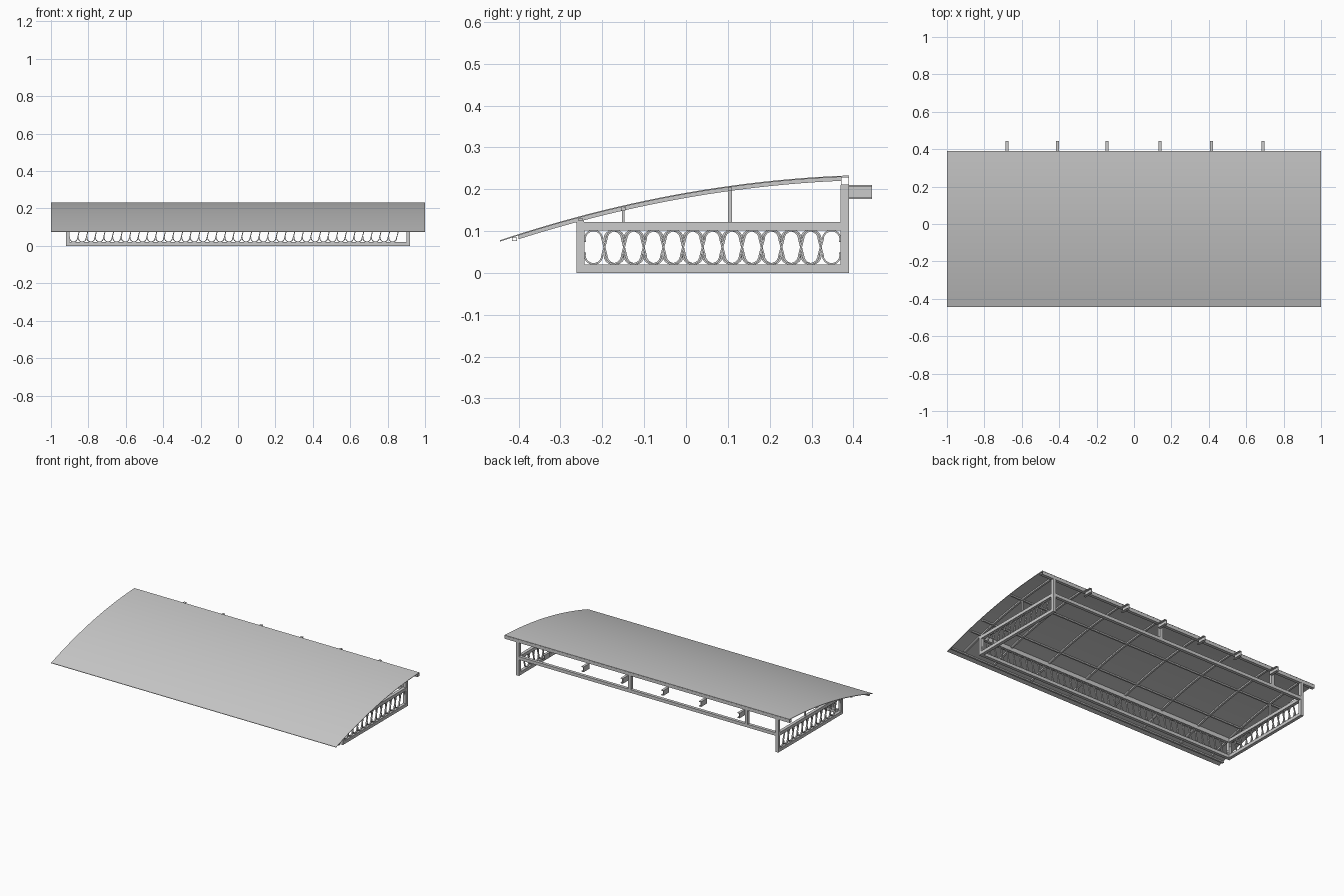
import bpy, bmesh, math
from mathutils import Vector

if "Cube" in bpy.data.objects:
    bpy.data.objects.remove(bpy.data.objects["Cube"])

Y0, Y1 = -0.445, 0.39


def roof_z(y):
    t = (y - Y0) / (Y1 - Y0)
    return 0.078 + 0.155 * t + 0.124 * t * (1 - t)


def finish(name, bm):
    bmesh.ops.recalc_face_normals(bm, faces=bm.faces)
    me = bpy.data.meshes.new(name)
    bm.to_mesh(me)
    bm.free()
    ob = bpy.data.objects.new(name, me)
    bpy.context.collection.objects.link(ob)
    return ob


def add_box(bm, x0, x1, y0, y1, z0, z1):
    r = bmesh.ops.create_cube(bm, size=1)
    for v in r["verts"]:
        v.co = Vector(((x0 + x1) / 2 + v.co.x * (x1 - x0),
                       (y0 + y1) / 2 + v.co.y * (y1 - y0),
                       (z0 + z1) / 2 + v.co.z * (z1 - z0)))


def boxes(name, items):
    bm = bmesh.new()
    for it in items:
        add_box(bm, *it)
    return finish(name, bm)


def add_strip(bm, upper, lower, depth):
    """Solid ribbon between two point lists, extruded along depth vector."""
    rows = [[bm.verts.new(p) for p in pts] for pts in
            (upper, lower, [p + depth for p in lower], [p + depth for p in upper])]
    for k in range(4):
        a, b = rows[k], rows[(k + 1) % 4]
        for i in range(len(a) - 1):
            bm.faces.new((a[i], a[i + 1], b[i + 1], b[i]))
    for i in (0, -1):
        bm.faces.new([r[i] for r in rows])


def arched(name, xs, width, y0, y1, top, bottom, n=24):
    bm = bmesh.new()
    ys = [y0 + (y1 - y0) * i / n for i in range(n + 1)]
    for x in xs:
        up = [Vector((x - width / 2, y, roof_z(y) - top)) for y in ys]
        lo = [Vector((x - width / 2, y, roof_z(y) - bottom)) for y in ys]
        add_strip(bm, up, lo, Vector((width, 0, 0)))
    ob = finish(name, bm)
    for p in ob.data.polygons:
        p.use_smooth = abs(p.normal.z) > 0.5
    ob.data.set_sharp_from_angle(angle=math.radians(30))
    return ob


def hollow_tube(name, y0, y1, z0, z1, w):
    return boxes(name, [(-1, 1, y0, y1, z0, z0 + w), (-1, 1, y0, y1, z1 - w, z1),
                        (-1, 1, y0, y0 + w, z0 + w, z1 - w),
                        (-1, 1, y1 - w, y1, z0 + w, z1 - w)])


# Curved roof sheet, ribs and purlins
bracket_x = (-0.68, -0.41, -0.145, 0.14, 0.415, 0.69)
arched("roof_sheet", [0], 2.0, Y0, Y1, 0, 0.003)
arched("roof_ribs", (-0.91, 0.91) + bracket_x, 0.012, -0.40, 0.37, 0.003, 0.012)
hollow_tube("rear_top_beam", 0.37, 0.39, 0.21, 0.2295, 0.0015)
z = roof_z(-0.41)
hollow_tube("front_edge_purlin", -0.416, -0.404, z - 0.013, z - 0.005, 0.001)
boxes("purlins", [(-0.99, 0.99, y - 0.005, y + 0.005, roof_z(y) - 0.012, roof_z(y) - 0.004)
                  for y in (-0.252, -0.15, 0.105)])

# Box frame: corner posts and rails
posts, sides, struts = [], [], []
for s in (-1, 1):
    a, b = sorted((s * 0.90, s * 0.92))
    posts += [(a, b, -0.262, -0.242, 0, 0.122), (a, b, 0.369, 0.389, 0, 0.21)]
    sides += [(a, b, -0.242, 0.369, 0, 0.02), (a, b, -0.242, 0.369, 0.102, 0.122)]
    for y, w in ((-0.252, 0.016), (-0.15, 0.005), (0.105, 0.009)):
        struts.append((s * 0.91 - w / 2, s * 0.91 + w / 2, y - w / 2, y + w / 2,
                       0.122, roof_z(y) - 0.008))
boxes("corner_posts", posts)
boxes("side_rails", sides)
boxes("roof_struts", struts)
boxes("front_rails", [(-0.9, 0.9, -0.262, -0.242, 0, 0.02),
                      (-0.9, 0.9, -0.262, -0.242, 0.102, 0.122)])
boxes("rear_rail", [(-0.9, 0.9, 0.369, 0.389, 0.102, 0.122)])
boxes("rear_uprights", [(x - 0.01, x + 0.01, 0.369, 0.389, 0.122, 0.21)
                        for x in (0.125, -0.695)])

# Wall brackets: channel-shaped
br = []
for x in bracket_x:
    br += [(x - 0.008, x - 0.004, 0.388, 0.445, 0.177, 0.21),
           (x - 0.004, x + 0.008, 0.388, 0.445, 0.206, 0.21),
           (x - 0.004, x + 0.008, 0.388, 0.445, 0.177, 0.181)]
boxes("wall_brackets", br)


# Scroll infill: repeated S-shaped flat bars
def scroll_points():
    r, c, zb, zt, n = 0.021, 0.026, 0.0425, 0.0805, 10
    lower = [(-c + r * math.cos(a), zb + r * math.sin(a)) for a in
             [math.pi * (0.9 + 1.1 * i / n) for i in range(n + 1)]]
    upper = [(c + r * math.cos(a), zt + r * math.sin(a)) for a in
             [math.pi * (1 - 1.1 * i / n) for i in range(n + 1)]]
    return lower + upper


def scrolls(name, start, end, step, place, depth, flip=1):
    pts = [Vector((u, v)) for u, v in scroll_points()]
    bm = bmesh.new()
    count = round((end - start - 0.094) / step)
    for k in range(count + 1):
        mid = start + 0.047 + (end - start - 0.094) * k / count
        left, right = [], []
        for i, p in enumerate(pts):
            d = (pts[min(i + 1, len(pts) - 1)] - pts[max(i - 1, 0)]).normalized()
            nrm = Vector((-d.y, d.x)) * 0.0022
            for lst, q in ((left, p + nrm), (right, p - nrm)):
                lst.append(place(mid + flip * q.x, q.y))
        add_strip(bm, left, right, depth)
    ob = finish(name, bm)
    ob.data.shade_smooth()
    ob.data.set_sharp_from_angle(angle=math.radians(40))


scrolls("front_scrolls", -0.9, 0.9, 0.0465,
        lambda u, v: Vector((u, -0.256, v)), Vector((0, 0.008, 0)))
for s, nm in ((1, "right_scrolls"), (-1, "left_scrolls")):
    scrolls(nm, -0.242, 0.369, 0.0465,
            lambda u, v, s=s: Vector((s * 0.91 - 0.004, u, v)), Vector((0.008, 0, 0)), s)
